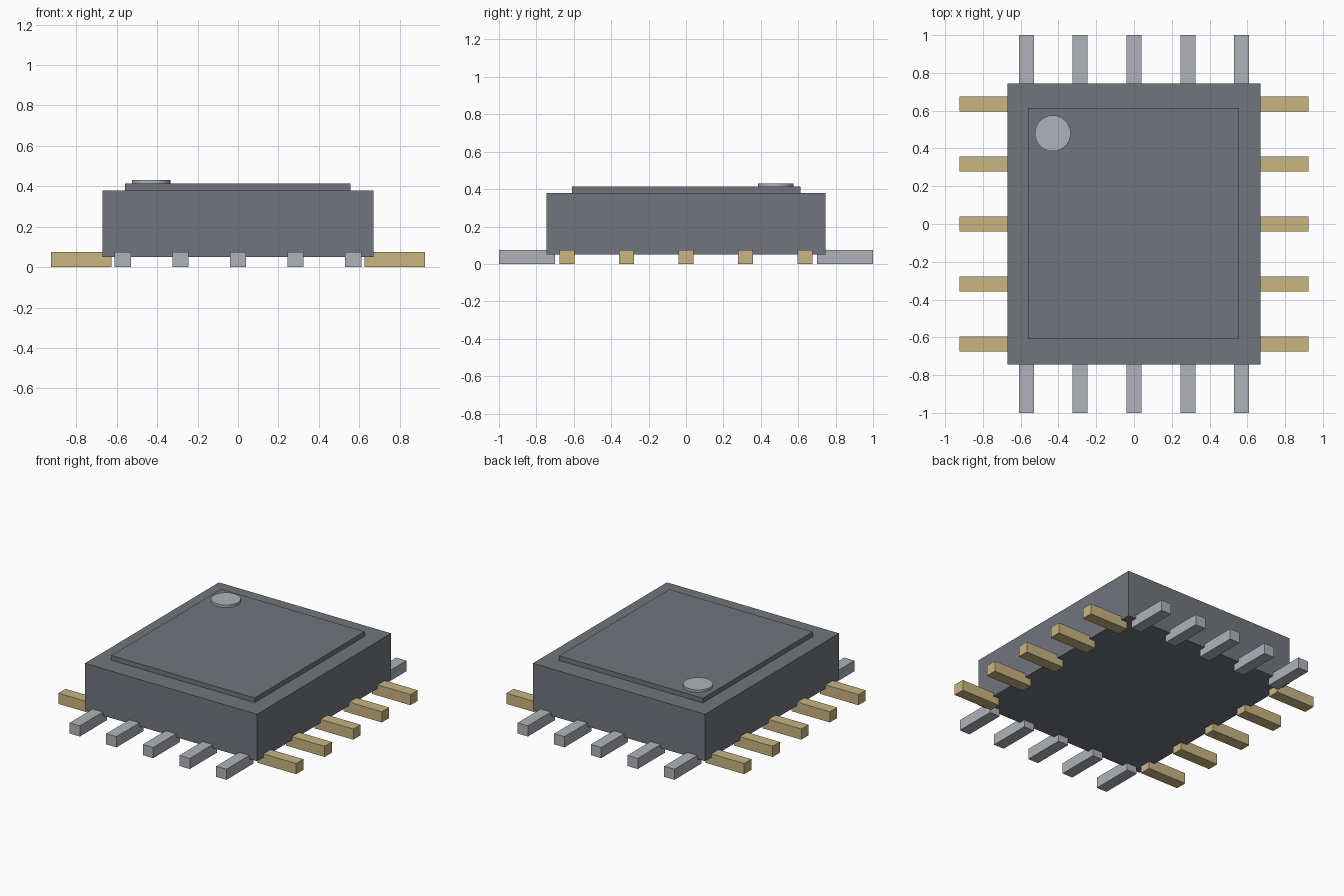
import bpy
import bmesh
from mathutils import Matrix

if "Cube" in bpy.data.objects:
    bpy.data.objects.remove(bpy.data.objects["Cube"])


def material(name, rgb):
    mat = bpy.data.materials.new(name)
    mat.use_nodes = True
    color = (*rgb, 1)
    mat.diffuse_color = color
    mat.node_tree.nodes["Principled BSDF"].inputs["Base Color"].default_value = color
    return mat


CASE = material("dark grey plastic", (0.165, 0.18, 0.205))
SILVER = material("silver grey", (0.43, 0.45, 0.49))
GOLD = material("gold", (0.58, 0.46, 0.22))


def finish(name, bm, mat):
    mesh = bpy.data.meshes.new(name)
    bm.to_mesh(mesh)
    bm.free()
    mesh.materials.append(mat)
    obj = bpy.data.objects.new(name, mesh)
    bpy.context.collection.objects.link(obj)
    return obj


def box(name, low, high, mat):
    center = [(a + b) / 2 for a, b in zip(low, high)]
    size = [b - a for a, b in zip(low, high)]
    bm = bmesh.new()
    bmesh.ops.create_cube(bm, size=1, matrix=Matrix.LocRotScale(center, None, size))
    return finish(name, bm, mat)


# Case and raised top panel
box("case", (-0.67, -0.745, 0.05), (0.67, 0.745, 0.38), CASE)
box("top_panel", (-0.56, -0.61, 0.37), (0.557, 0.613, 0.413), CASE)

# Round orientation marker in the back right corner
bm = bmesh.new()
bmesh.ops.create_cone(bm, cap_ends=True, segments=32, radius1=0.095, radius2=0.095,
                      depth=0.025, matrix=Matrix.Translation((-0.43, 0.48, 0.4175)))
marker = finish("corner_marker", bm, SILVER)
for face in marker.data.polygons:
    face.use_smooth = abs(face.normal.z) < 0.5

# Five pins on each of the four sides
HALF, TOP = 0.04, 0.075
for i in range(-2, 3):
    x, y = i * 0.285, i * 0.3175
    for side, sign in (("left", 1), ("right", -1)):
        a, b = sorted((sign * 0.625, sign * 0.925))
        box(f"{side}_pin_{i + 3}", (a, y - HALF, 0), (b, y + HALF, TOP), GOLD)
    for side, sign in (("back", 1), ("front", -1)):
        a, b = sorted((sign * 0.70, sign * 1.0))
        box(f"{side}_pin_{i + 3}", (x - HALF, a, 0), (x + HALF, b, TOP), SILVER)
